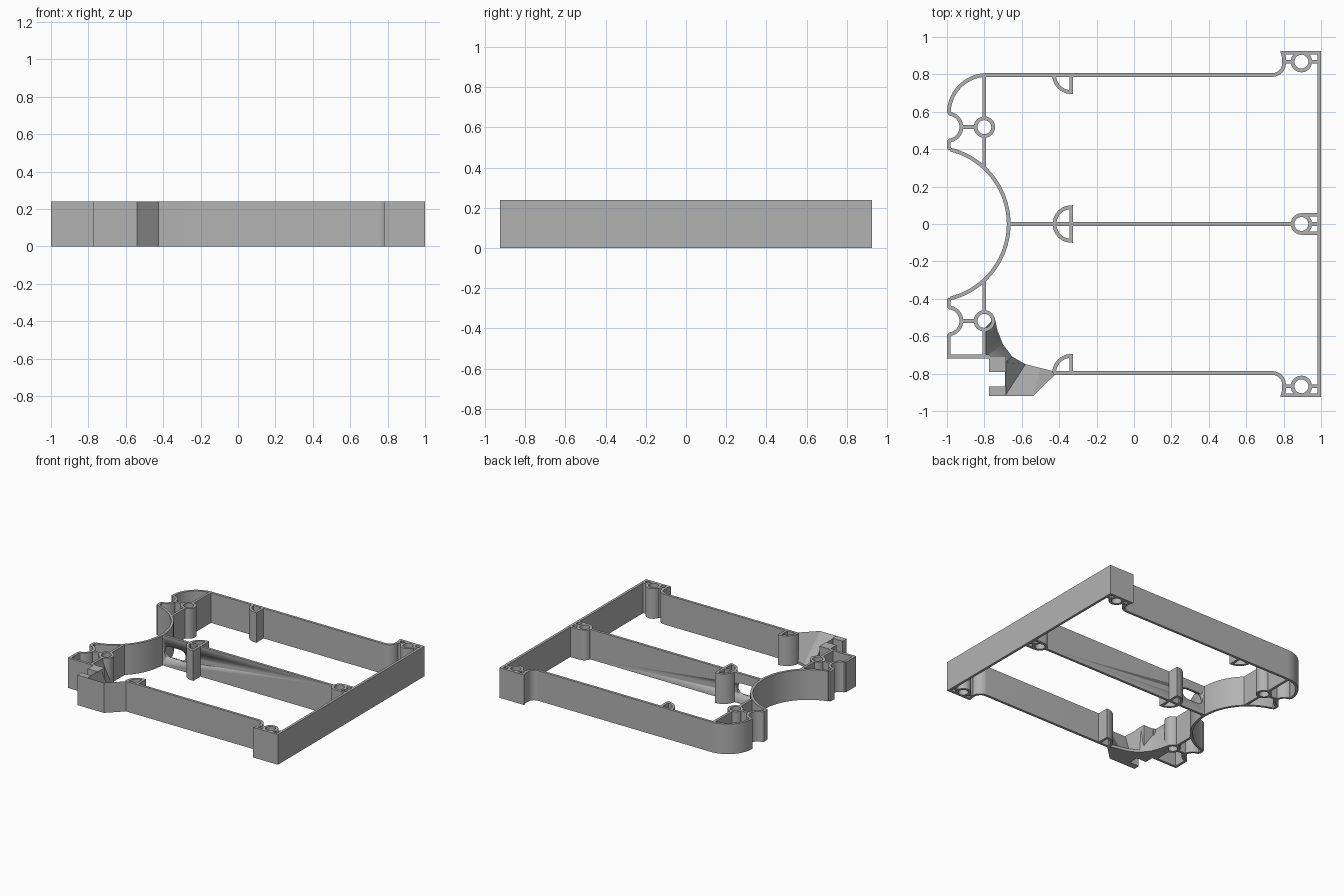
import bpy, bmesh, math
from mathutils import Vector

if "Cube" in bpy.data.objects:
    bpy.data.objects.remove(bpy.data.objects["Cube"])

H = 0.24      # frame height
T = 0.02      # wall thickness
SIDE = 0.797  # side wall centre line

grey = bpy.data.materials.new("plain grey")
grey.use_nodes = True
grey.diffuse_color = (0.45, 0.45, 0.45, 1)
grey.node_tree.nodes["Principled BSDF"].inputs["Base Color"].default_value = (0.45, 0.45, 0.45, 1)


def finish(name, bm):
    bmesh.ops.recalc_face_normals(bm, faces=bm.faces)
    mesh = bpy.data.meshes.new(name)
    bm.to_mesh(mesh)
    bm.free()
    mesh.materials.append(grey)
    ob = bpy.data.objects.new(name, mesh)
    bpy.context.collection.objects.link(ob)
    bpy.ops.object.select_all(action='DESELECT')
    bpy.context.view_layer.objects.active = ob
    ob.select_set(True)
    bpy.ops.object.shade_smooth_by_angle(angle=math.radians(30))
    return ob


def arc(cx, cy, r, a0, a1, n=14):
    angles = [math.radians(a0 + (a1 - a0) * i / n) for i in range(n + 1)]
    return [(cx + r * math.cos(a), cy + r * math.sin(a)) for a in angles]


def flip(points, s):
    return [(x, s * y) for x, y in points]


def wall(name, points, closed=False):
    """Upright wall of even thickness along a centre line, with mitred corners."""
    pts = [Vector(p) for p in points]
    n = len(pts)
    bm = bmesh.new()
    rings = []
    for i, p in enumerate(pts):
        before = (p - pts[i - 1]).normalized() if closed or i else None
        after = (pts[(i + 1) % n] - p).normalized() if closed or i < n - 1 else None
        before, after = before or after, after or before
        tangent = (before + after).normalized()
        normal = Vector((-tangent.y, tangent.x))
        side = normal * (T / 2 / max(0.5, tangent.dot(after)))
        corners = [(p + side, 0), (p - side, 0), (p - side, H), (p + side, H)]
        rings.append([bm.verts.new((c.x, c.y, z)) for c, z in corners])
    for i in range(n if closed else n - 1):
        a, b = rings[i], rings[(i + 1) % n]
        for k in range(4):
            bm.faces.new((a[k], b[k], b[(k + 1) % 4], a[(k + 1) % 4]))
    if not closed:
        bm.faces.new(rings[0])
        bm.faces.new(rings[-1])
    return finish(name, bm)


def tube(name, x, y):
    wall(name, arc(x, y, 0.047, 0, 352.5, 47), closed=True)


def block(name, x0, x1, y0, y1):
    bm = bmesh.new()
    bmesh.ops.create_cube(bm, size=1)
    for v in bm.verts:
        v.co = ((x0 + x1) / 2 + v.co.x * (x1 - x0), (y0 + y1) / 2 + v.co.y * (y1 - y0), (v.co.z + 0.5) * H)
    return finish(name, bm)


# End wall and the large curved cut-out opposite it
wall("end_wall", [(0.99, -0.925), (0.99, 0.925)])
wall("curved_recess", arc(-1.08, 0, 0.41, -76, 76, 40))

for s, tag in ((1, "back"), (-1, "front")):
    # Side wall sweeping out round the corner boss
    corner = arc(0.74, SIDE + 0.062, 0.062, -90, 0) + [(0.802, 0.89), (0.795, 0.915), (0.99, 0.915)]
    start = arc(-0.785, 0.592, 0.205, 180, 90, 20) if s > 0 else [(-0.43, SIDE)]
    wall(tag + "_side_wall", flip(start + corner, s))
    tube(tag + "_corner_boss", 0.895, s * 0.868)
    wall(tag + "_corner_rib_outer", [(0.94, s * 0.868), (0.985, s * 0.868)])
    wall(tag + "_corner_rib_inner", [(0.80, s * 0.868), (0.85, s * 0.868)])

    # Quarter-round pocket on the side wall
    wall(tag + "_side_pocket", flip(arc(-0.335, SIDE, 0.092, 180, 270) + [(-0.335, SIDE)], s))

    # Scalloped edge, boss and ribs beside the curved recess
    scallop = [(-0.985, 0.397), (-0.99, 0.41), (-0.99, 0.44)] + arc(-0.995, 0.518, 0.072, -80, 80) + [(-0.99, 0.6)]
    wall(tag + "_scallop", flip(scallop, s))
    tube(tag + "_recess_boss", -0.80, s * 0.518)
    wall(tag + "_recess_rib", [(-0.925, s * 0.518), (-0.85, s * 0.518)])
    wall(tag + "_inner_rib", [(-0.80, s * 0.30), (-0.80, s * 0.47)])
    wall(tag + "_outer_rib", [(-0.80, s * 0.565), (-0.80, s * (SIDE if s > 0 else 0.712))])

# Middle wall with a rounded slot through it
middle = wall("middle_wall", [(-0.675, 0), (0.85, 0)])
bm = bmesh.new()
outline = arc(-0.60, 0.12, 0.045, 90, 270, 10) + arc(-0.50, 0.12, 0.045, -90, 90, 10)
face = bm.faces.new([bm.verts.new((x, -0.1, z)) for x, z in outline])
grown = bmesh.ops.extrude_face_region(bm, geom=[face])
bmesh.ops.translate(bm, vec=(0, 0.2, 0), verts=[g for g in grown["geom"] if isinstance(g, bmesh.types.BMVert)])
cutter = finish("slot_cutter", bm)
cutter.hide_render = True
cut = middle.modifiers.new("slot", 'BOOLEAN')
cut.operation = 'DIFFERENCE'
cut.object = cutter
bpy.context.view_layer.objects.active = middle
bpy.ops.object.modifier_apply(modifier=cut.name)
bpy.data.objects.remove(cutter)

# Half-round pocket and end boss on the middle wall
wall("middle_pocket", arc(-0.335, 0, 0.09, 90, 270, 24), closed=True)
tube("middle_boss", 0.895, 0)
for y in (-0.05, 0, 0.05):
    wall("middle_boss_rib", [(0.94 if y == 0 else 0.895, y), (0.985, y)])

# Square corner beside the cable holder
wall("square_corner", [(-0.99, -0.59), (-0.99, -0.708), (-0.77, -0.708)])

# Cable holder: solid ramp rising from a curved foot to the outer rim
foot = [(-0.745, -0.50), (-0.73, -0.57), (-0.70, -0.645), (-0.65, -0.71), (-0.58, -0.75), (-0.50, -0.77), (-0.42, -0.79)]
rim = [(-0.80, -0.56), (-0.80, -0.64), (-0.80, -0.712), (-0.69, -0.74), (-0.69, -0.92), (-0.54, -0.92), (-0.42, -0.803)]
bm = bmesh.new()
rows = []
for (fx, fy), (rx, ry) in zip(foot, rim):
    rows.append([bm.verts.new(c) for c in ((fx, fy, 0), (rx, ry, 0), (rx, ry, H), (fx, fy, 0.02))])
for a, b in zip(rows, rows[1:]):
    for k in range(4):
        bm.faces.new((a[k], b[k], b[(k + 1) % 4], a[(k + 1) % 4]))
bm.faces.new(rows[0])
bm.faces.new(rows[-1])
finish("cable_holder_ramp", bm)
block("cable_holder_inner_jaw", -0.775, -0.685, -0.79, -0.705)
block("cable_holder_outer_jaw", -0.775, -0.685, -0.92, -0.87)
